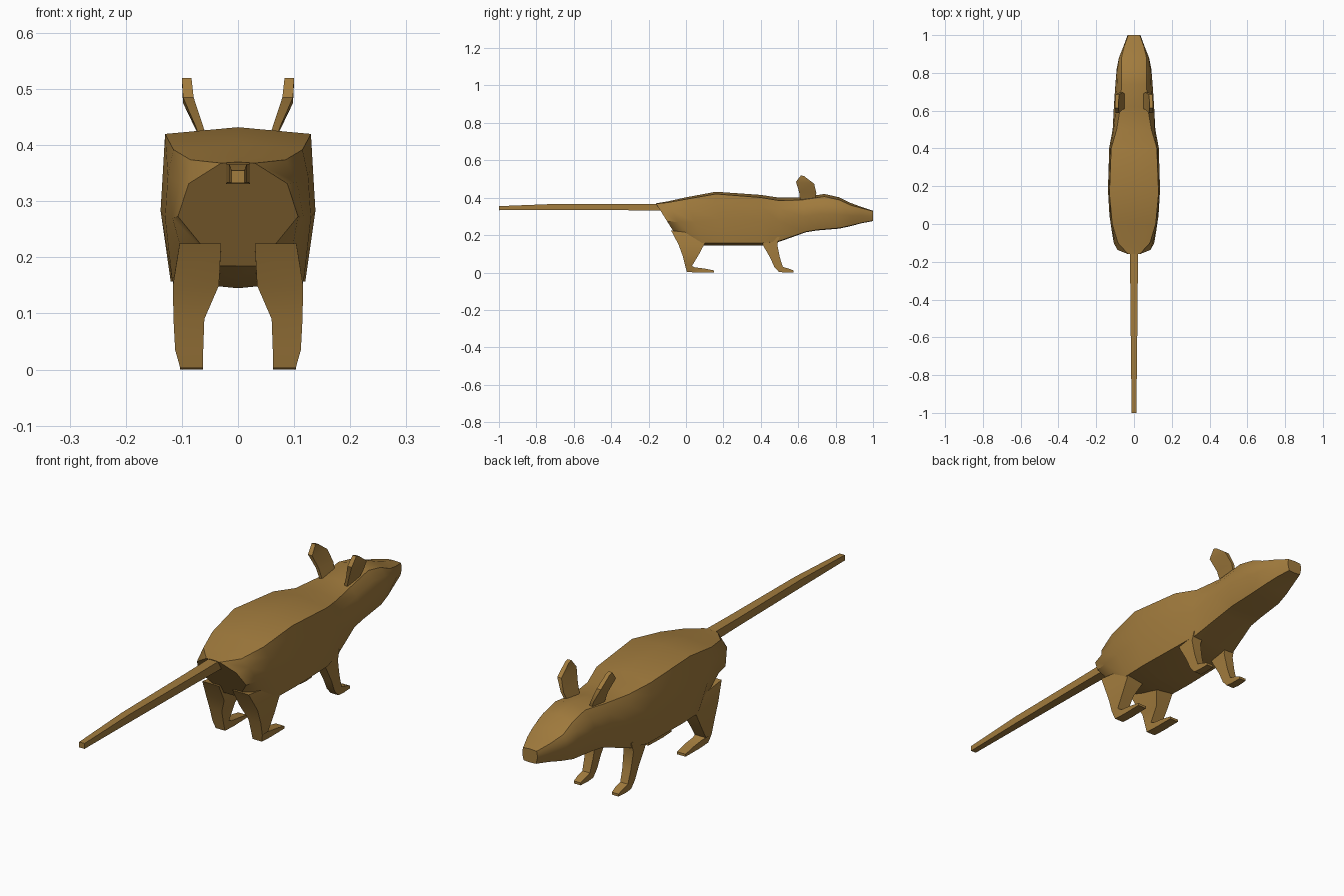
import bpy, bmesh, math

fur = bpy.data.materials.new("brown_fur")
fur.diffuse_color = (0.36, 0.2, 0.047, 1)


def loft(name, rings, smooth=30):
    """Skin a list of closed rings and cap both ends."""
    bm = bmesh.new()
    vs = [[bm.verts.new(p) for p in r] for r in rings]
    n = len(rings[0])
    for a, b in zip(vs, vs[1:]):
        for i in range(n):
            j = (i + 1) % n
            bm.faces.new((a[i], a[j], b[j], b[i]))
    bm.faces.new(vs[0])
    bm.faces.new(vs[-1])
    bmesh.ops.recalc_face_normals(bm, faces=bm.faces)
    me = bpy.data.meshes.new(name)
    bm.to_mesh(me)
    bm.free()
    me.materials.append(fur)
    ob = bpy.data.objects.new(name, me)
    bpy.context.collection.objects.link(ob)
    bpy.ops.object.select_all(action='DESELECT')
    ob.select_set(True)
    bpy.context.view_layer.objects.active = ob
    bpy.ops.object.shade_smooth_by_angle(angle=math.radians(smooth))
    return ob


def body_ring(yt, zt, yb, zb, w_top, w_up, w_mid, w_low, crown, keel):
    """Slanted cross-section running from a top point to a belly point."""
    half = [(w_top, 0), (w_up, 0.2), (w_mid, 0.52), (w_low, 1)]
    pts = [(0, yt, zt)]
    for w, t in half:
        z = zt + (zb - zt) * t
        z += -crown * (1 - t) + keel * t
        pts.append((w, yt + (yb - yt) * t, z))
    pts.append((0, yb, zb))
    return pts + [(-x, y, z) for x, y, z in reversed(pts[1:-1])]


# body and head in one skin, rump to nose
loft("body", [body_ring(*s) for s in (
    (-.16, .37, -.045, .185, .03, .088, .107, .035, .002, 0),
    (-.10, .38, .01, .165, .085, .105, .117, .09, .006, .01),
    (0, .402, .09, .145, .115, .125, .130, .117, .010, .012),
    (.16, .432, .20, .145, .130, .133, .138, .120, .012, .012),
    (.40, .415, .41, .145, .121, .126, .131, .115, .014, .012),
    (.50, .40, .50, .165, .092, .108, .113, .100, .016, .004),
    (.62, .402, .64, .215, .072, .095, .106, .075, .014, .003),
    (.74, .42, .70, .225, .066, .090, .100, .074, .014, .003),
    (.82, .402, .82, .235, .066, .087, .092, .068, .014, .003),
    (.88, .372, .88, .248, .066, .079, .080, .058, .012, .003),
    (.94, .35, .94, .264, .052, .056, .056, .044, .006, .002),
    (1.0, .33, 1.0, .275, .030, .033, .034, .028, .002, .002))])


# tail: tapering square rod
def box_ring(y, w, z0, z1):
    return [(-w, y, z0), (w, y, z0), (w, y, z1), (-w, y, z1)]


loft("tail", [box_ring(*s) for s in (
    (-1, .012, .333, .355), (-.72, .016, .334, .366),
    (-.3, .02, .333, .366), (-.09, .022, .33, .368))])


# legs: each ring is (x in, x out, back y, back z, front y, front z)
def leg_ring(side, xi, xo, yb, zb, yf, zf):
    return [(side * xi, yb, zb), (side * xo, yb, zb),
            (side * xo, yf, zf), (side * xi, yf, zf)]


hind = ((.03, .104, -.08, .225, .12, .20),
        (.034, .116, -.04, .15, .10, .155),
        (.060, .115, -.018, .09, .068, .095),
        (.062, .112, -.004, .035, .032, .035),
        (.062, .103, .005, .003, .045, .028),
        (.062, .103, .06, 0, .10, .021),
        (.064, .103, .15, .001, .15, .011))
fore = ((.055, .105, .39, .19, .50, .19),
        (.062, .106, .415, .14, .488, .15),
        (.066, .104, .45, .08, .502, .08),
        (.068, .102, .472, .03, .518, .03),
        (.068, .102, .497, .003, .53, .026),
        (.068, .102, .53, 0, .55, .021),
        (.070, .100, .575, .001, .575, .011))
for side, tag in ((-1, "left"), (1, "right")):
    loft("hind_leg_" + tag, [leg_ring(side, *r) for r in hind])
    loft("front_leg_" + tag, [leg_ring(side, *r) for r in fore])

    # ear: thin plate flaring outward; (back y, back z, front y, front z, x, thickness)
    loft("ear_" + tag, [leg_ring(side, x, x + t, yb, zb, yf, zf)
                        for yb, zb, yf, zf, x, t in (
        (.61, .385, .69, .395, .048, .013),
        (.605, .43, .697, .425, .061, .013),
        (.588, .485, .685, .475, .079, .019),
        (.615, .52, .632, .515, .083, .017))])
